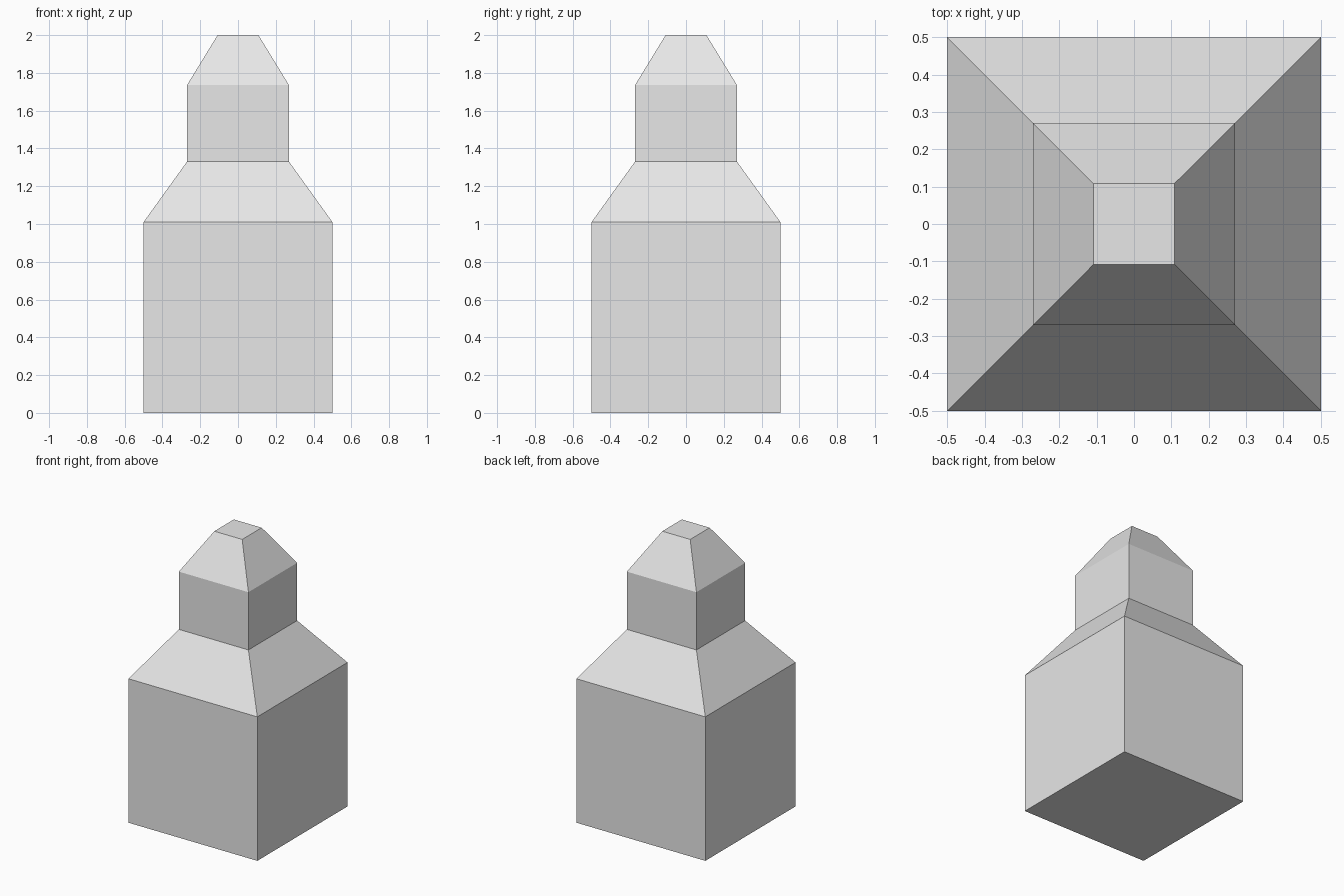
import bpy
import bmesh

if "Cube" in bpy.data.objects:
    bpy.data.objects.remove(bpy.data.objects["Cube"])

grey = bpy.data.materials.new("light_grey")
grey.diffuse_color = (0.8, 0.8, 0.8, 1.0)
grey.use_nodes = True
grey.node_tree.nodes["Principled BSDF"].inputs["Base Color"].default_value = grey.diffuse_color

# Square tower profile: (half width, height) from base to flat tip
PROFILE = [(0.5, 0.0), (0.5, 1.01), (0.27, 1.33), (0.27, 1.735), (0.108, 2.0)]
CORNERS = [(-1, -1), (1, -1), (1, 1), (-1, 1)]

bm = bmesh.new()
rings = [[bm.verts.new((sx * w, sy * w, z)) for sx, sy in CORNERS] for w, z in PROFILE]

# Side walls and sloped shoulders
for low, high in zip(rings, rings[1:]):
    for i in range(4):
        j = (i + 1) % 4
        bm.faces.new((low[i], low[j], high[j], high[i]))

# Bottom and tip caps
bm.faces.new(reversed(rings[0]))
bm.faces.new(rings[-1])

mesh = bpy.data.meshes.new("stepped_tower")
bm.to_mesh(mesh)
bm.free()
mesh.materials.append(grey)
tower = bpy.data.objects.new("stepped_tower", mesh)
bpy.context.collection.objects.link(tower)
